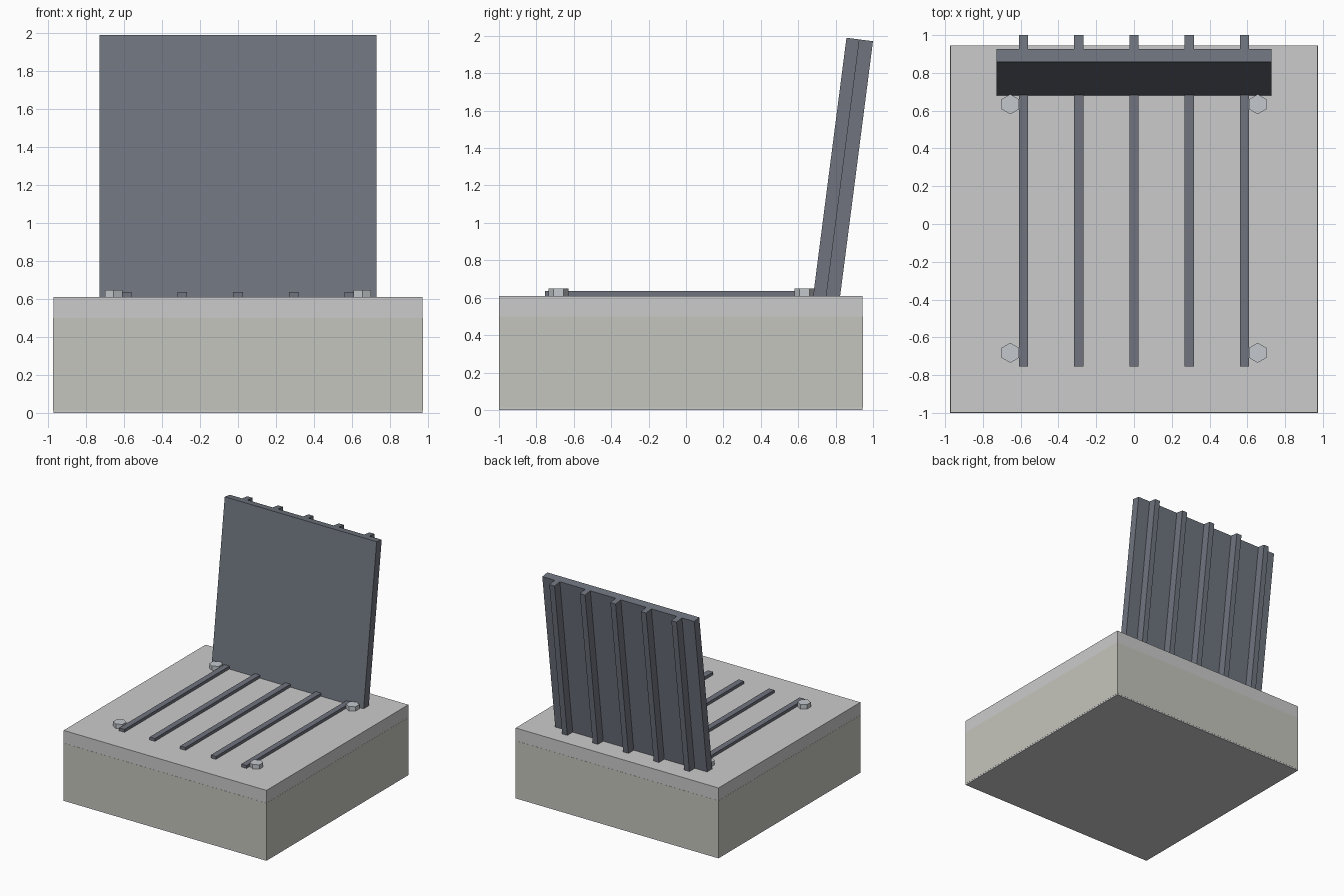
import bpy, bmesh, math
from mathutils import Matrix, Vector

if "Cube" in bpy.data.objects:
    bpy.data.objects.remove(bpy.data.objects["Cube"])


def material(name, rgb):
    m = bpy.data.materials.new(name)
    m.diffuse_color = (*rgb, 1)
    m.use_nodes = True
    m.node_tree.nodes["Principled BSDF"].inputs["Base Color"].default_value = m.diffuse_color
    return m


dark = material("dark_steel", (0.16, 0.175, 0.21))
stone = material("concrete", (0.56, 0.56, 0.51))
zinc = material("bolt_metal", (0.55, 0.58, 0.61))


def finish(name, bm, mat, matrix):
    bm.transform(matrix)
    mesh = bpy.data.meshes.new(name)
    bm.to_mesh(mesh)
    bm.free()
    if mat:
        mesh.materials.append(mat)
    obj = bpy.data.objects.new(name, mesh)
    bpy.context.collection.objects.link(obj)
    return obj


def box(name, lo, hi, mat=None, matrix=Matrix()):
    lo, hi = Vector(lo), Vector(hi)
    bm = bmesh.new()
    bmesh.ops.create_cube(bm, size=1)
    place = Matrix.Translation((lo + hi) / 2) @ Matrix.Diagonal((*(hi - lo), 1))
    return finish(name, bm, mat, matrix @ place)


def hex_bolt(name, x, y):
    bm = bmesh.new()
    bmesh.ops.create_cone(bm, cap_ends=True, segments=6,
                          radius1=0.053, radius2=0.053, depth=0.05)
    turn = Matrix.Rotation(math.radians(bolt_turn), 4, 'Z')
    # make the corners point along y
    if max(v.co.y for v in bm.verts) > 0.0529:
        turn = Matrix()
    return finish(name, bm, zinc, Matrix.Translation((x, y, 0.623)) @ turn)


bolt_turn = 30
TOP = 0.61
rib_x = [-0.585, -0.2925, 0, 0.2925, 0.585]

# Base: light cap over a concrete plinth
box("base_block", (-0.972, -0.999, 0), (0.972, 0.944, TOP))
box("concrete_plinth", (-0.973, -1.0, 0.012), (0.973, 0.945, 0.5), stone)

# Open hatch lid, hinged at the rear and leaning back
lean = Matrix.Translation((0, 0.68, TOP)) @ Matrix.Rotation(math.radians(-7.35), 4, 'X')
box("lid_panel", (-0.728, 0, 0), (0.728, 0.07, 1.391), dark, lean)

# Ribs on the lid back and matching bars on the base
for i, x in enumerate(rib_x):
    box(f"lid_rib_{i}", (x - 0.025, 0.065, 0), (x + 0.025, 0.143, 1.391), dark, lean)
    box(f"floor_bar_{i}", (x - 0.025, -0.755, TOP - 0.02), (x + 0.025, 0.72, 0.635), dark)

# Corner bolts
for i, (x, y) in enumerate((x, y) for x in (-0.655, 0.655) for y in (-0.682, 0.634)):
    hex_bolt(f"hex_bolt_{i}", x, y)
